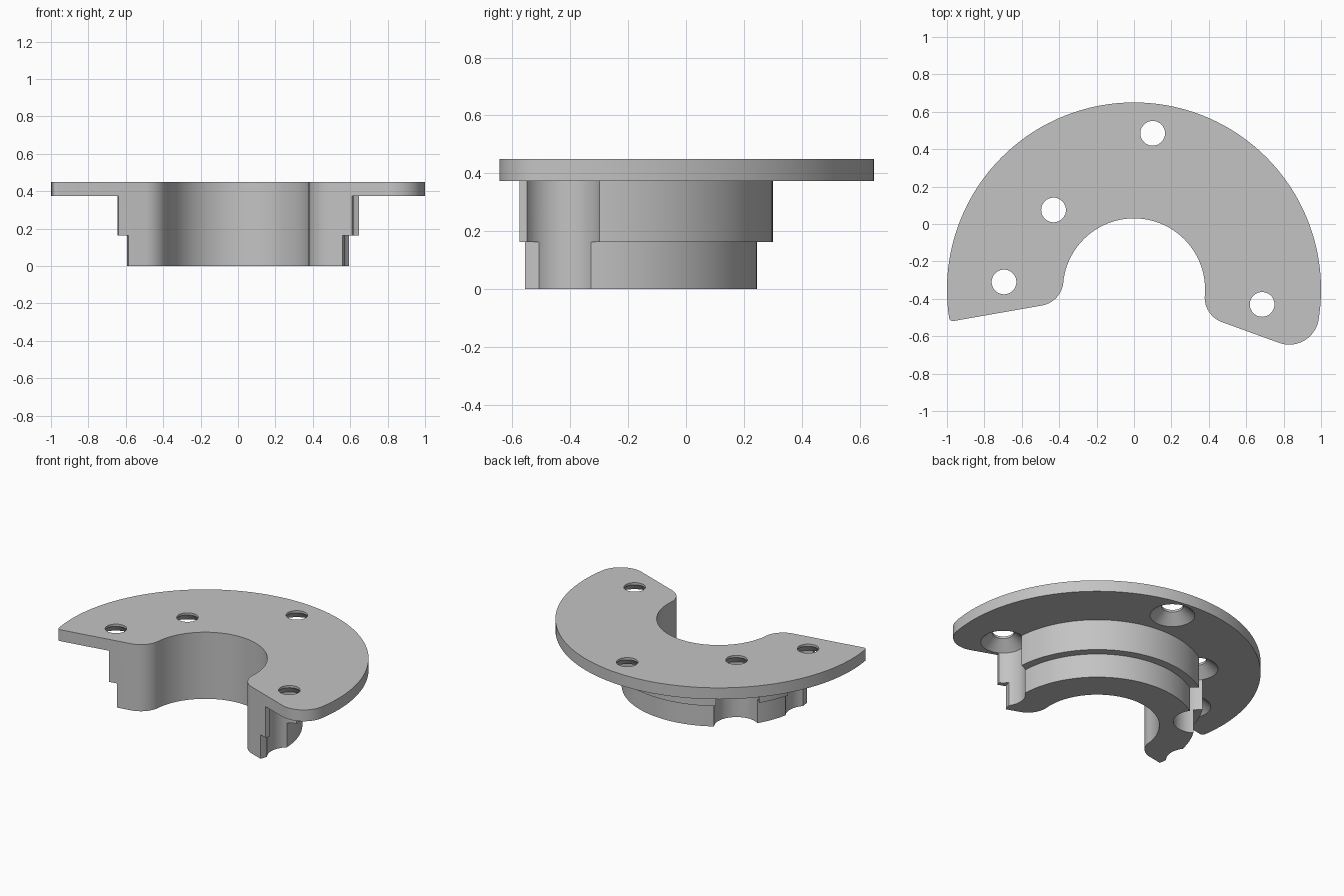
import bpy, bmesh, math
from mathutils import Vector

if "Cube" in bpy.data.objects:
    bpy.data.objects.remove(bpy.data.objects["Cube"], do_unlink=True)

CENTRE = Vector((0, -0.35))      # shared centre of the outer rim and the bore
HOLES = [(0.10, 0.485), (-0.43, 0.075), (-0.695, -0.31), (0.685, -0.43)]
TOP, PLATE, STEP = 0.45, 0.373, 0.163

grey = bpy.data.materials.new("plain grey")
grey.use_nodes = True
colour = (0.55, 0.55, 0.55, 1)
grey.diffuse_color = colour
grey.node_tree.nodes["Principled BSDF"].inputs["Base Color"].default_value = colour


def arc(centre, radius, start, end, count):
    angles = [math.radians(start + (end - start) * i / count) for i in range(count + 1)]
    return [Vector((centre[0] + radius * math.cos(a), centre[1] + radius * math.sin(a)))
            for a in angles]


def make_object(name, bm):
    bmesh.ops.recalc_face_normals(bm, faces=bm.faces)
    mesh = bpy.data.meshes.new(name)
    bm.to_mesh(mesh)
    bm.free()
    mesh.materials.append(grey)
    obj = bpy.data.objects.new(name, mesh)
    bpy.context.collection.objects.link(obj)
    return obj


def lathe(name, profile, centre, sides):
    """Turn a closed (radius, height) profile into a solid around a vertical axis."""
    bm = bmesh.new()
    verts = [bm.verts.new((r, 0, z)) for r, z in profile]
    edges = [bm.edges.new((a, b)) for a, b in zip(verts, verts[1:] + verts[:1])]
    bmesh.ops.spin(bm, geom=verts + edges, axis=(0, 0, 1), cent=(0, 0, 0),
                   angle=math.tau, steps=sides, use_duplicate=False)
    bmesh.ops.remove_doubles(bm, verts=bm.verts, dist=0.0001)
    bmesh.ops.translate(bm, verts=bm.verts, vec=(centre[0], centre[1], 0))
    return make_object(name, bm)


def cut(target, cutter):
    cutter.hide_render = True
    mod = target.modifiers.new("cut", "BOOLEAN")
    mod.operation, mod.solver, mod.object = "DIFFERENCE", "EXACT", cutter
    bpy.context.view_layer.objects.active = target
    bpy.ops.object.modifier_apply(modifier=mod.name)
    bpy.data.objects.remove(cutter, do_unlink=True)


# C-shaped outline: rim, rounded ends, bore
outline = (arc((0.83, -0.486), 0.159, -110, -9.3, 20)
           + arc(CENTRE, 1.0, -9.3, 188.7, 100)[1:]
           + arc((-0.969, -0.499), 0.02, 188.7, 280, 6)[1:]
           + arc((-0.517, -0.298), 0.14, -80, -5.7, 16)
           + arc(CENTRE, 0.38, 174.3, -4.8, 64)[1:]
           + arc((0.518, -0.393), 0.14, 175.2, 250, 16)[1:])

bm = bmesh.new()
face = bm.faces.new([bm.verts.new((p.x, p.y, 0)) for p in outline])
top = bmesh.ops.extrude_face_region(bm, geom=[face])
bmesh.ops.translate(bm, vec=(0, 0, TOP),
                    verts=[v for v in top["geom"] if isinstance(v, bmesh.types.BMVert)])
flange = make_object("stepped_half_flange", bm)

# Turn the underside down to a two-step hub
cut(flange, lathe("hub_cutter", [(0.595, -0.1), (0.595, STEP), (0.65, STEP),
                                 (0.65, PLATE), (1.5, PLATE), (1.5, -0.1)], CENTRE, 128))

# Screw holes, countersunk from below, with clearance pockets in the hub
for spot in HOLES:
    cut(flange, lathe("screw_cutter", [(0, -0.1), (0.137, -0.1), (0.137, PLATE),
                                       (0.066, 0.435), (0.066, 0.6), (0, 0.6)], spot, 48))

bpy.ops.object.select_all(action="DESELECT")
flange.select_set(True)
bpy.context.view_layer.objects.active = flange
bpy.ops.object.shade_smooth_by_angle(angle=math.radians(25))
